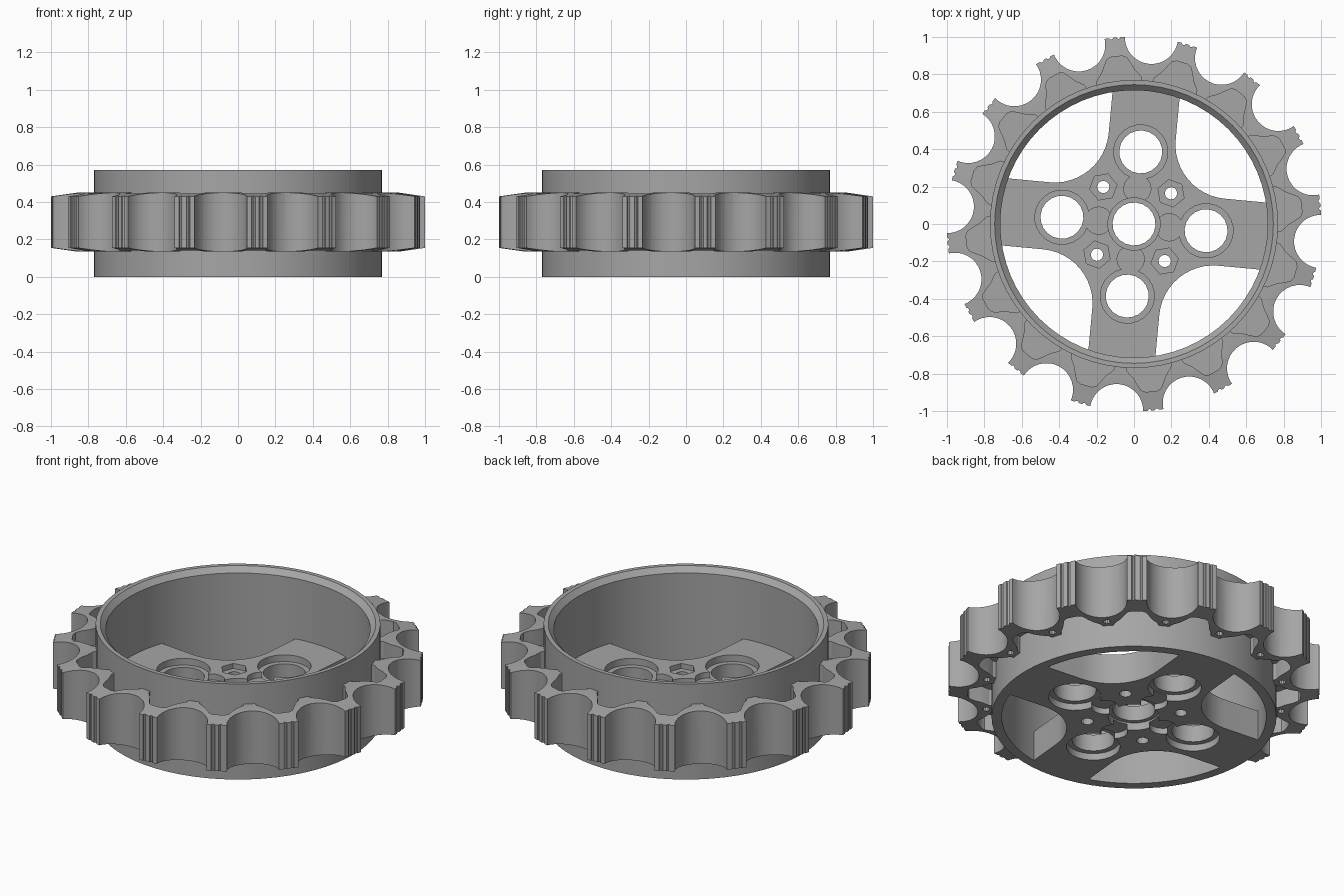
import bpy
import bmesh
from math import cos, sin, pi, radians
from mathutils import Matrix

old = bpy.data.objects.get("Cube")
if old:
    bpy.data.objects.remove(old, do_unlink=True)

TILT = radians(-5.35)
TEETH = 16
PITCH = 2 * pi / TEETH

grey = bpy.data.materials.new("mid grey plastic")
grey.use_nodes = True
colour = (0.38, 0.38, 0.38, 1)
grey.diffuse_color = colour
grey.node_tree.nodes["Principled BSDF"].inputs["Base Color"].default_value = colour


def add_object(name, bm):
    bmesh.ops.recalc_face_normals(bm, faces=bm.faces)
    mesh = bpy.data.meshes.new(name)
    bm.to_mesh(mesh)
    bm.free()
    mesh.materials.append(grey)
    ob = bpy.data.objects.new(name, mesh)
    bpy.context.collection.objects.link(ob)
    return ob


def lathe(name, profile, steps):
    """Spin a closed (radius, height) profile around z."""
    bm = bmesh.new()
    rings = []
    for i in range(steps):
        a = 2 * pi * i / steps
        rings.append([bm.verts.new((r * cos(a), r * sin(a), z)) for r, z in profile])
    n = len(profile)
    for i in range(steps):
        a, b = rings[i], rings[(i + 1) % steps]
        for j in range(n):
            k = (j + 1) % n
            bm.faces.new((a[j], b[j], b[k], a[k]))
    return add_object(name, bm)


def circle(u, v, r, sides, turn=0.0):
    return [(u + r * cos(turn + 2 * pi * i / sides),
             v + r * sin(turn + 2 * pi * i / sides)) for i in range(sides)]


def prism(bm, outline, low, high, angle):
    """Extrude an outline and turn it about z, together with the model's tilt."""
    turn = Matrix.Rotation(angle + TILT, 4, 'Z')
    face = bm.faces.new([bm.verts.new((u, v, low)) for u, v in outline])
    top = bmesh.ops.extrude_face_region(bm, geom=[face])["geom"]
    moved = [g for g in top if isinstance(g, bmesh.types.BMVert)]
    bmesh.ops.translate(bm, vec=(0, 0, high - low), verts=moved)
    bmesh.ops.transform(bm, matrix=turn, verts=list(set(moved) | set(face.verts)))


def cut(ob, shapes, count):
    """Subtract (outline, low, high) prisms repeated around the axis."""
    bm = bmesh.new()
    for i in range(count):
        for outline, low, high in shapes:
            prism(bm, outline, low, high, 2 * pi * i / count)
    cutter = add_object("cutter", bm)
    cutter.hide_render = True
    mod = ob.modifiers.new("cut", 'BOOLEAN')
    mod.operation = 'DIFFERENCE'
    mod.solver = 'EXACT'
    mod.object = cutter
    bpy.context.view_layer.update()
    result = ob.evaluated_get(bpy.context.evaluated_depsgraph_get())
    mesh = bpy.data.meshes.new_from_object(result)
    ob.modifiers.clear()
    ob.data = mesh
    bpy.data.objects.remove(cutter, do_unlink=True)


# Drum wall with a bevelled inner lip
drum = lathe("drum_wall", [(0.77, 0), (0.77, 0.57), (0.745, 0.57),
                           (0.715, 0.54), (0.715, 0)], 64)

# Toothed flange, slightly thinner toward the tips
flange = lathe("toothed_flange", [(0.765, 0.135), (0.86, 0.135), (1.002, 0.155),
                                  (1.002, 0.43), (0.86, 0.45), (0.765, 0.45)], 128)
# Round gaps between teeth
cut(flange, [(circle(1.0025, 0, 0.1425, 32), -0.1, 0.7)], TEETH)


def at_tooth(points):
    c, s = cos(PITCH / 2), sin(PITCH / 2)
    return [(u * c - v * s, u * s + v * c) for u, v in points]


# Hollows behind each tooth, on both faces, leaving a central web
half = [(0.75, 0.122), (0.78, 0.118), (0.82, 0.088), (0.865, 0.066), (0.89, 0.052), (0.9, 0.03)]
pocket = at_tooth(half + [(u, -v) for u, v in reversed(half)])
cut(flange, [(pocket, 0.35, 0.7), (pocket, -0.1, 0.235)], TEETH)
# Grooves on the tips and blind pin holes under the gaps
grooves = [(at_tooth(circle(1.004, v, 0.011, 8)), -0.1, 0.7) for v in (-0.02, 0.02)]
cut(flange, grooves + [(circle(0.813, 0, 0.02, 10), -0.1, 0.2)], TEETH)

# Spoked plate flush with the bottom of the drum
bm = bmesh.new()
prism(bm, circle(0, 0, 0.718, 64), 0, 0.18, -TILT)
plate = add_object("spoked_plate", bm)

# Windows between spokes, with a wide rounded inner corner
EDGE, ROUND = 0.18, 0.29
mid = EDGE + ROUND
window = [(mid - ROUND * cos(t * pi / 24), mid - ROUND * sin(t * pi / 24)) for t in range(13)]
window += [(0.9, EDGE), (0.9, 0.9), (EDGE, 0.9)]
cut(plate, [(window, -0.1, 0.3)], 4)

# Stepped holes in the spokes
cut(plate, [(circle(0.387, 0, 0.115, 20), -0.1, 0.3)], 4)
wide = circle(0.387, 0, 0.145, 24)
cut(plate, [(wide, 0.14, 0.3), (wide, -0.1, 0.04)], 4)

# Bolt holes with hexagonal seats
diag = 0.257 * cos(pi / 4)
cut(plate, [(circle(diag, diag, 0.033, 12), -0.1, 0.3)], 4)
cut(plate, [(circle(diag, diag, 0.074, 6, pi / 4), 0.15, 0.3)], 4)

# Centre bore with four round lobes sunk around it
cut(plate, [(circle(0, 0, 0.115, 20), -0.1, 0.3)], 1)
lobe = circle(0.19, 0, 0.073, 20)
cut(plate, [(lobe, 0.145, 0.3), (lobe, -0.1, 0.035)], 4)
seat = circle(0, 0, 0.14, 24)
cut(plate, [(seat, 0.135, 0.3), (seat, -0.1, 0.045)], 1)

# Smooth shading with sharp edges kept
bpy.ops.object.select_all(action='DESELECT')
for ob in (drum, flange, plate):
    ob.select_set(True)
bpy.context.view_layer.objects.active = drum
bpy.ops.object.shade_smooth_by_angle(angle=radians(25))
